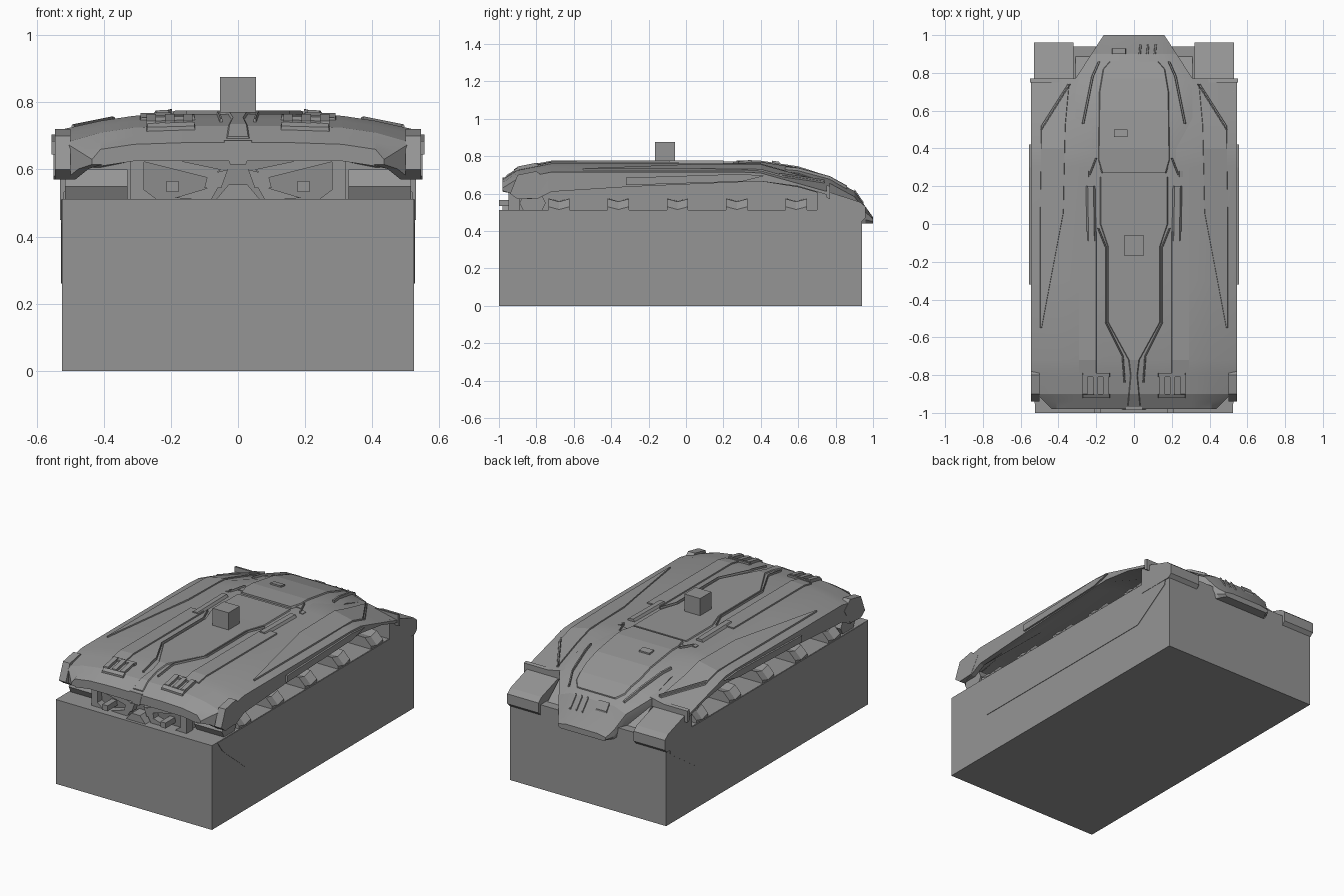
import bpy, bmesh
from mathutils import Matrix

cube = bpy.data.objects.get("Cube")
if cube:
    bpy.data.objects.remove(cube, do_unlink=True)

grey = bpy.data.materials.new("armour grey")
grey.use_nodes = True
tone = (.3, .3, .3, 1)
grey.diffuse_color = tone
grey.node_tree.nodes["Principled BSDF"].inputs["Base Color"].default_value = tone


def loft(name, rings, mirror=False, smooth=False):
    """Skin closed rings of points, cap both ends and optionally mirror the part."""
    bm = bmesh.new()
    rows = [[bm.verts.new(point) for point in ring] for ring in rings]
    for near, far in zip(rows, rows[1:]):
        for i in range(len(near)):
            bm.faces.new((near[i - 1], near[i], far[i], far[i - 1]))
    bm.faces.new(rows[0])
    bm.faces.new(rows[-1])
    if mirror:
        copy = bmesh.ops.duplicate(bm, geom=bm.verts[:] + bm.edges[:] + bm.faces[:])["geom"]
        verts = [item for item in copy if isinstance(item, bmesh.types.BMVert)]
        bmesh.ops.transform(bm, matrix=Matrix.Scale(-1, 4, (1, 0, 0)), verts=verts)
    bmesh.ops.recalc_face_normals(bm, faces=bm.faces)
    mesh = bpy.data.meshes.new(name)
    bm.to_mesh(mesh)
    bm.free()
    mesh.materials.append(grey)
    part = bpy.data.objects.new(name, mesh)
    bpy.context.collection.objects.link(part)
    if smooth:
        bpy.context.view_layer.objects.active = part
        part.select_set(True)
        bpy.ops.object.shade_smooth_by_angle(angle=.3)
        part.select_set(False)


def side_prism(name, outline, start, end, mirror=True):
    """Extrude a (y, z) outline along x."""
    loft(name, [[(x, y, z) for y, z in outline] for x in (start, end)], mirror)


def front_prism(name, outline, start, end, mirror=True):
    """Extrude an (x, z) outline along y."""
    loft(name, [[(x, y, z) for x, z in outline] for y in (start, end)], mirror)


def box(name, x, y, z, mirror=False):
    side_prism(name, [(y[0], z[0]), (y[1], z[0]), (y[1], z[1]), (y[0], z[1])], *x, mirror)


def lerp(table, key):
    """Interpolate rows of (key, values...)."""
    if key <= table[0][0]:
        return table[0][1:]
    for low, high in zip(table, table[1:]):
        if key <= high[0]:
            blend = (key - low[0]) / (high[0] - low[0])
            return tuple(p + (q - p) * blend for p, q in zip(low[1:], high[1:]))
    return table[-1][1:]


# Roof line and skirt bottom line as (y, z)
ROOF = [(-.98, .68), (-.9, .73), (-.72, .765), (.4, .765), (.6, .735), (.77, .68), (.9, .61), (1, .47)]
SKIRT = [(-1, .65), (-.9, .57), (-.8, .57), (-.7, .62), (.5, .67), (.8, .58)]


def shell_section(y):
    """Shell top from the centre out to the shoulder, as (x, z)."""
    roof = lerp(ROOF, y)[0]
    fender = min(roof - .02, .74 - (y - .4) * .28)
    shoulder = .545 - max(0, -y - .87)
    inner = min(roof - .005, fender + .02)
    return [(0, roof), (.16, roof), (.31, inner), (.41, fender), (shoulder, fender - .03)]


def rear_section(y):
    """Rear deck top from the centre out to its edge, as (x, z)."""
    roof = lerp(ROOF, y)[0]
    edge = .31 - max(0, y - .77) * .65
    return [(0, roof), (edge * .65, roof), (edge, max(roof - .03, .46))]


def drape(name, rows, height, section, mirror, bevel):
    """Raised panel following a surface; rows are (y, left x, right x)."""
    first, last = rows[0][0], rows[-1][0]
    knots = [y for y, z in ROOF if first < y < last]
    rings = []
    for y in sorted({row[0] for row in rows} | set(knots)):
        left, right = lerp(rows, y)
        inset = min(bevel, (right - left) / 3)
        outline = [(left, -.015), (left + inset, height), (right - inset, height), (right, -.015)]
        rings.append([(x, y, lerp(section(y), abs(x))[0] + rise) for x, rise in outline])
    loft(name, rings, mirror)


def ridge(name, path, width, height, section=shell_section, mirror=True, bevel=.005):
    """Raised strip of constant width along a (y, x) path."""
    drape(name, [(y, x - width / 2, x + width / 2) for y, x in path], height, section, mirror, bevel)


def panel(name, path, height, section=shell_section):
    """Raised centre panel from (y, half width) rows."""
    drape(name, [(y, -half, half) for y, half in path], height, section, False, .015)


def both_sides(half, y):
    return [(x, y, z) for x, z in half] + [(-x, y, z) for x, z in reversed(half)]


# Base block and slightly proud track side plates
box("base_block", (-.525, .525), (-1, .94), (0, .512))
side_prism("track_side", [(-.95, .51), (-.9, .44), (-.68, .26), (.66, .26), (.9, .42), (.92, .51)], .5, .528)

# Upper shell with hanging skirts and a hollow underside
rings = []
for y in (-.98, -.94, -.9, -.8, -.72, -.3, .3, .4, .6, .77):
    top = shell_section(y)[1:]
    (inner_x, inner_z), (fender_x, fender_z), (x, z) = top[1:]
    low = min(lerp(SKIRT, y)[0], z - .015)
    under = [(x, low), (x - .03, low), (fender_x, z - .02), (inner_x, inner_z - .05)]
    rings.append(both_sides(top + under, y))
loft("upper_shell", rings, smooth=True)

# Rear deck and inner hull
rings = []
for y in (.3, .4, .6, .77, .9, .96, 1):
    top = [(x, z + .004) for x, z in rear_section(y)[1:]]
    edge, z = top[-1]
    low = .5 if y < .8 else .44
    rings.append(both_sides(top + [(edge, max(z - .04, low + .01)), (edge * .9, low)], y))
loft("rear_deck", rings, smooth=True)
hull = [(-.9, .5), (-.92, .65), (-.8, .7), (.45, .7), (.76, .62), (.9, .5)]
side_prism("inner_hull", hull, -.31, .31, False)

# Rear fenders, long outer rails and corner guards
side_prism("rear_fender", [(.7, .45), (.7, .63), (.93, .555), (.96, .53), (.96, .47), (.94, .45)], .32, .53)
side_prism("skirt_lip", [(.75, .58), (.75, .645), (.77, .64), (.77, .57)], .33, .55)
side_prism("side_rail", [(-.32, .645), (-.32, .685), (.3, .705), (.42, .695), (.3, .665)], .53, .556)
side_prism("corner_guard", [(-.94, .6), (-.9, .7), (-.8, .72), (-.74, .67), (-.8, .575), (-.9, .57)], .5, .546)

# Track ends and track links
for name, y, z in (("front_track_end", -.82, .55), ("rear_track_end", .82, .52)):
    slope = [(-.07, 0), (-.045, .05), (.045, .05), (.07, 0), (.04, -.06), (-.04, -.06)]
    side_prism(name, [(y + dy, z + dz) for dy, dz in slope], .33, .515)
for step in range(-2, 3):
    y = step * .317 - .045
    rings = []
    for x, z in ((.33, .575), (.48, .572), (.522, .53)):
        front, back = y - .057, y + .057
        rings.append([(x, front, .5), (x, front, z), (x, y, z - .015), (x, back, z), (x, back, .5)])
    loft("track_link", rings, True)

# Nose: slanted lamp frames, lamps, centre badge plate and lower wedge
frames = {
    "upper_lamp_bar": [(.05, .6), (.31, .655), (.31, .63), (.09, .575)],
    "lower_lamp_bar": [(.06, .545), (.09, .545), (.19, .515), (.08, .51)],
    "outer_lamp_bar": [(.28, .65), (.32, .65), (.32, .51), (.24, .51), (.28, .54)],
    "inner_lamp_bar": [(.03, .6), (.09, .585), (.1, .545), (.05, .545)],
}
for name, outline in frames.items():
    front_prism(name, outline, -.95, -.89)
box("lamp", (.178, .213), (-1, -.9), (.533, .566), True)
for name, top, bottom, upper, lower in (("centre_badge", .042, .024, .687, .615),
                                        ("lower_wedge", .028, .07, .555, .505)):
    front_prism(name, [(top, upper), (-top, upper), (-bottom, lower), (bottom, lower)], -.982, -.89, False)

# Front deck intake fins and frames
for step in range(3):
    x = .135 + step * .055
    side_prism("intake_fin", [(-.91, .7), (-.9, .745), (-.8, .765), (-.8, .73)], x, x + .028)
ridge("intake_frame", [(-.81, .2), (-.79, .2)], .15, .012)
ridge("intake_sill", [(-.92, .2), (-.9, .2)], .15, .012)

# Raised centre spine, flank panels, pods and fender ridges
panel("centre_spine", [(-.96, .045), (-.8, .03), (-.72, .04), (-.52, .15), (-.12, .15), (0, .19), (.25, .19)], .006)
ridge("spine_edge", [(-.84, .05), (-.7, .06), (-.52, .15), (-.12, .15), (-.02, .19)], .015, .011)
ridge("flank_panel", [(-.79, .245), (-.04, .245)], .1, .007)
ridge("deck_pod", [(-.09, .225), (.2, .23)], .07, .014, bevel=.02)
fender_rows = [(-.55, .485, .5), (.06, .37, .5), (.52, .36, .495), (.74, .34, .355)]
drape("fender_panel", fender_rows, .008, shell_section, True, .005)
ridge("fender_ridge", [(.5, .49), (.74, .34)], .015, .016)

# Rear canopy, rim rails, hooks, hatch and grille
panel("canopy", [(.27, .18), (.34, .2), (.7, .195), (.82, .175), (.86, .14)], .011, rear_section)
ridge("canopy_rail", [(.53, .27), (.78, .22), (.86, .185)], .018, .018, rear_section)
ridge("canopy_hook", [(.25, .25), (.28, .25)], .03, .016, rear_section)
ridge("canopy_brace", [(.26, .235), (.35, .2)], .016, .015, rear_section)
ridge("canopy_hatch", [(.46, -.07), (.5, -.07)], .08, .02, rear_section, False)
ridge("rear_socket", [(.9, -.08), (.93, -.08)], .08, .015, rear_section, False)
for step in range(3):
    x = .03 + step * .04
    ridge("rear_slat", [(.9, x), (.95, x + .005)], .018, .014, rear_section, False)

# Roof marker block
box("roof_block", (-.053, .053), (-.167, -.06), (.755, .875))
